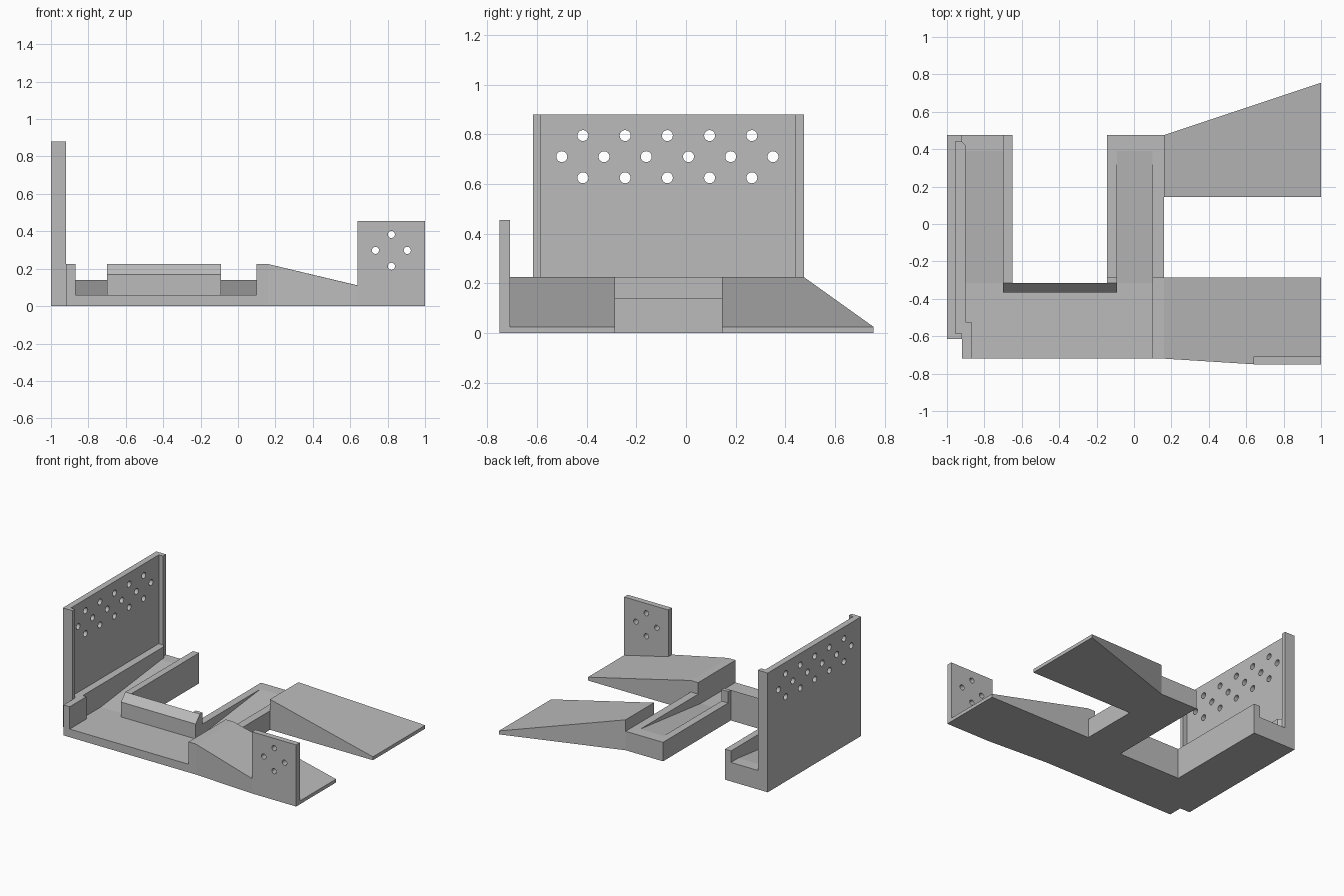
import bpy, bmesh, math
from mathutils import Matrix, Vector

cube = bpy.data.objects.get("Cube")
if cube:
    bpy.data.objects.remove(cube, do_unlink=True)

grey = bpy.data.materials.new("plain grey")
grey.use_nodes = True
grey.diffuse_color = (0.5, 0.5, 0.5, 1)
grey.node_tree.nodes["Principled BSDF"].inputs["Base Color"].default_value = (0.5, 0.5, 0.5, 1)


def finish(name, bm):
    bmesh.ops.recalc_face_normals(bm, faces=bm.faces)
    mesh = bpy.data.meshes.new(name)
    bm.to_mesh(mesh)
    bm.free()
    mesh.materials.append(grey)
    obj = bpy.data.objects.new(name, mesh)
    bpy.context.collection.objects.link(obj)
    return obj


def prism(name, profile, axis, lo, hi):
    """Extrude a profile along x (points are y, z) or z (points are x, y)."""
    place = (lambda p, t: (t, *p)) if axis == "x" else (lambda p, t: (*p, t))
    bm = bmesh.new()
    face = bm.faces.new([bm.verts.new(place(p, lo)) for p in profile])
    out = bmesh.ops.extrude_face_region(bm, geom=[face])
    verts = [v for v in out["geom"] if isinstance(v, bmesh.types.BMVert)]
    shift = Vector(place((0, 0), hi - lo))
    bmesh.ops.translate(bm, verts=verts, vec=shift)
    return finish(name, bm)


def box(name, x0, x1, y0, y1, z0, z1):
    return prism(name, [(x0, y0), (x1, y0), (x1, y1), (x0, y1)], "z", z0, z1)


def ramp(name, stations):
    """Loft rectangular sections given as (x, front y, back y, height)."""
    bm = bmesh.new()
    rings = [[bm.verts.new((x, y, z)) for y, z in ((f, 0), (b, 0), (b, h), (f, h))]
             for x, f, b, h in stations]
    for r, s in zip(rings, rings[1:]):
        for i in range(4):
            j = (i + 1) % 4
            bm.faces.new((r[i], r[j], s[j], s[i]))
    bm.faces.new(rings[0])
    bm.faces.new(rings[-1])
    return finish(name, bm)


def drill(obj, centres, radius, axis):
    """Cut round holes through a plate along the given axis."""
    bm = bmesh.new()
    turn = Matrix.Rotation(math.pi / 2, 4, "Y" if axis == "x" else "X")
    for c in centres:
        bmesh.ops.create_cone(bm, cap_ends=True, segments=24, radius1=radius, radius2=radius,
                              depth=0.2, matrix=Matrix.Translation(c) @ turn)
    cutter = finish(obj.name + "_hole_cutter", bm)
    cutter.hide_render = True
    cutter.hide_viewport = True
    cutter.hide_set(True)
    mod = obj.modifiers.new("holes", "BOOLEAN")
    mod.operation, mod.solver, mod.object = "DIFFERENCE", "EXACT", cutter
    bpy.context.view_layer.update()
    cut = bpy.data.meshes.new_from_object(obj.evaluated_get(bpy.context.evaluated_depsgraph_get()))
    obj.modifiers.clear()
    obj.data = cut
    bpy.data.objects.remove(cutter, do_unlink=True)


# Key lines shared by the parts
FRONT, BACK, INNER, STEP = -0.72, 0.475, -0.315, -0.285
FLOOR, SILL, RIM = 0.06, 0.14, 0.225

# Channel floor: flat front run and two arms whose floors rise to the sill
box("front_floor", -0.92, 0.10, FRONT, INNER, 0, FLOOR)
arm = [(INNER, 0), (BACK, 0), (BACK, SILL), (0.39, SILL), (INNER, FLOOR)]
prism("right_arm_floor", arm, "x", -0.92, -0.70)
prism("middle_arm_floor", arm, "x", -0.09, 0.10)

# Channel walls
box("right_arm_inner_wall", -0.70, -0.65, INNER, BACK, 0, RIM)
prism("chamfered_inner_wall",
      [(-0.365, 0), (INNER, 0), (INNER, RIM), (-0.365, 0.17)], "x", -0.70, -0.09)
box("inner_corner_post", -0.145, -0.09, INNER, STEP, 0, RIM)
box("middle_arm_right_wall", -0.145, -0.09, STEP, BACK, 0, SILL)
box("middle_arm_left_wall", 0.10, 0.16, STEP, BACK, 0, SILL)
prism("outer_ledge",
      [(-0.92, FRONT), (-0.87, FRONT), (-0.87, -0.525), (-0.90, -0.525), (-0.90, 0.42),
       (-0.92, 0.44), (-0.955, 0.44), (-0.955, -0.585), (-0.92, -0.585)], "z", 0, RIM)

# Tall side plate with end ribs and three staggered rows of holes
side = prism("tall_side_plate",
             [(-1, -0.615), (-0.92, -0.615), (-0.92, -0.585), (-0.955, -0.585),
              (-0.955, 0.44), (-0.92, 0.44), (-0.92, BACK), (-1, BACK)], "z", 0, 0.88)
holes = []
for z, start, count in ((0.795, -0.415, 5), (0.71, -0.50, 6), (0.625, -0.415, 5)):
    holes += [Vector((-0.98, start + 0.17 * i, z)) for i in range(count)]
drill(side, holes, 0.022, "x")

# Ramps falling away to the left
ramp("front_ramp", [(0.10, FRONT, STEP, RIM), (0.16, FRONT, STEP, RIM),
                    (0.64, -0.75, STEP, 0.11), (1, -0.75, STEP, 0.025)])
ramp("back_ramp", [(0.16, 0.145, BACK, RIM), (1, 0.145, 0.755, 0.025)])

# Small upright plate with a diamond of holes
small = box("small_front_plate", 0.64, 1, -0.75, -0.708, 0, 0.455)
drill(small, [Vector((0.82 + dx, -0.73, 0.298 + dz))
              for dx, dz in ((0.085, 0), (-0.085, 0), (0, 0.085), (0, -0.085))], 0.019, "y")
